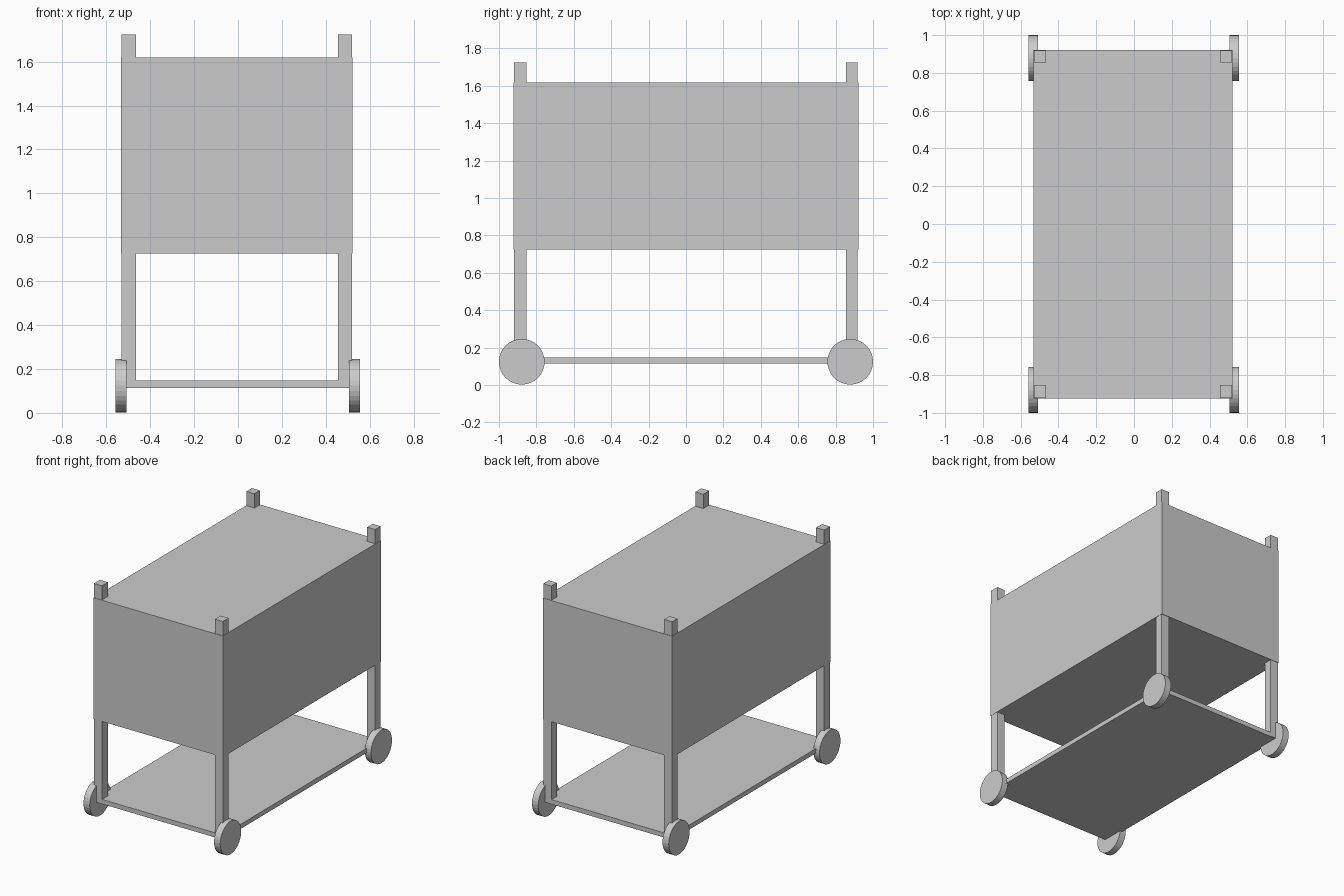
import bpy
from math import radians

if "Cube" in bpy.data.objects:
    bpy.data.objects.remove(bpy.data.objects["Cube"])


def box(name, x0, x1, y0, y1, z0, z1):
    bpy.ops.mesh.primitive_cube_add(
        size=1, location=((x0 + x1) / 2, (y0 + y1) / 2, (z0 + z1) / 2))
    ob = bpy.context.object
    ob.name = name
    ob.scale = (x1 - x0, y1 - y0, z1 - z0)
    bpy.ops.object.transform_apply(location=False, rotation=False, scale=True)
    return ob


# Closed storage bin and lower shelf
box("bin", -0.532, 0.522, -0.923, 0.921, 0.725, 1.618)
box("lower_shelf", -0.528, 0.518, -0.918, 0.915, 0.114, 0.148)

# Corner posts, each with a wheel on its outer side
for y_name, y0, y1, wheel_y in (("front", -0.92, -0.852, -0.878),
                                ("back", 0.855, 0.918, 0.878)):
    for x_name, x0, x1, wheel_x in (("left", -0.53, -0.465, -0.534),
                                    ("right", 0.455, 0.52, 0.53)):
        box(f"{y_name}_{x_name}_post", x0, x1, y0, y1, 0.116, 1.723)
        bpy.ops.mesh.primitive_cylinder_add(
            vertices=32, radius=0.122, depth=0.05,
            location=(wheel_x, wheel_y, 0.124), rotation=(0, radians(90), 0))
        bpy.context.object.name = f"{y_name}_{x_name}_wheel"
